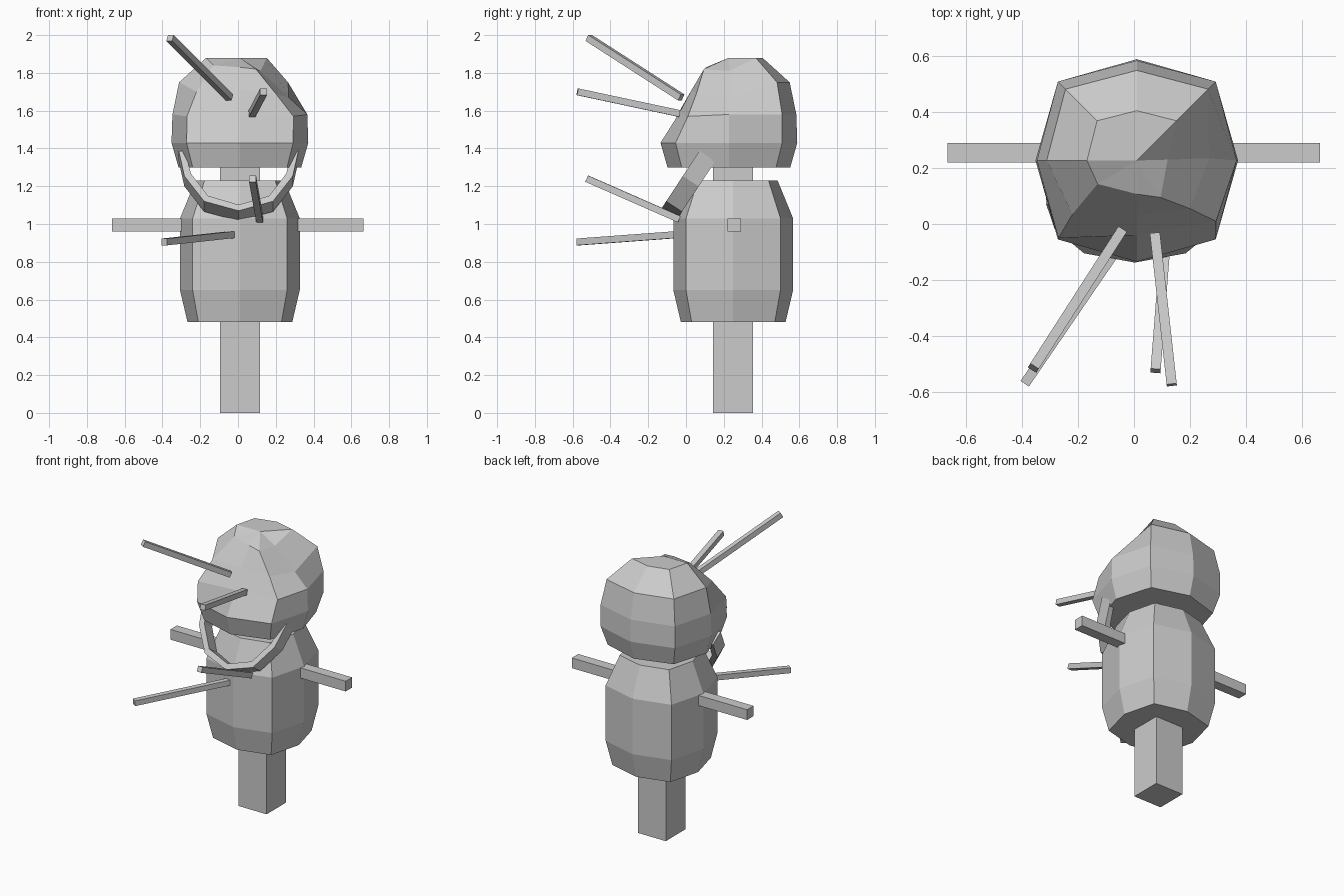
import bpy, bmesh
from mathutils import Vector

if "Cube" in bpy.data.objects:
    bpy.data.objects.remove(bpy.data.objects["Cube"])


def finish(name, bm):
    bmesh.ops.recalc_face_normals(bm, faces=bm.faces[:])
    mesh = bpy.data.meshes.new(name)
    bm.to_mesh(mesh)
    bm.free()
    ob = bpy.data.objects.new(name, mesh)
    bpy.context.collection.objects.link(ob)
    return ob


def loft(name, rings, apex=None):
    """Bridge closed rings of points; cap the bottom, and the top flat or to an apex."""
    bm = bmesh.new()
    vs = [[bm.verts.new(p) for p in r] for r in rings]
    n = len(vs[0])
    for a, b in zip(vs, vs[1:]):
        for i in range(n):
            j = (i + 1) % n
            bm.faces.new((a[i], a[j], b[j], b[i]))
    bm.faces.new(vs[0][::-1])
    if apex:
        c = bm.verts.new(apex)
        for i in range(n):
            bm.faces.new((vs[-1][i], vs[-1][(i + 1) % n], c))
    else:
        bm.faces.new(vs[-1])
    return finish(name, bm)


def ring8(cx, cy, z, axis, diag):
    """Rounded square: +x, back right, back, back left, -x, front left, front, front right."""
    d = [(axis, 0), (diag, diag), (0, axis), (-diag, diag),
         (-axis, 0), (-diag, -diag), (0, -axis), (diag, -diag)]
    return [(cx + x, cy + y, z) for x, y in d]


def box(name, lo, hi):
    return loft(name, [[(lo[0], lo[1], z), (hi[0], lo[1], z), (hi[0], hi[1], z), (lo[0], hi[1], z)]
                       for z in (lo[2], hi[2])])


def stick(name, a, b, t=0.036):
    a, b = Vector(a), Vector(b)
    d = (b - a).normalized()
    s = d.cross(Vector((0, 0, 1))).normalized() * t / 2
    u = s.cross(d).normalized() * t / 2
    return loft(name, [[p + s + u, p - s + u, p - s - u, p + s - u] for p in (a, b)])


# Post running through the body up into the head, and the crossbar arms
box("post", (-0.095, 0.143, 0), (0.117, 0.355, 1.40))
box("crossbar", (-0.667, 0.22, 0.96), (0.664, 0.29, 1.03))

# Stuffed body
loft("body", [ring8(0.01, 0.25, z, a, d) for z, a, d in
              [(0.48, 0.277, 0.22), (0.65, 0.317, 0.25), (1.03, 0.317, 0.25), (1.23, 0.235, 0.187)]])

# Head, with the front and right side dented in
head = [ring8(0.01, 0.227, z, a, d) for z, a, d in
        [(1.30, 0.325, 0.25), (1.43, 0.362, 0.282), (1.58, 0.357, 0.282),
         (1.75, 0.322, 0.255), (1.88, 0.178, 0.142)]]
dents = {(2, 6): (0.01, -0.04, 1.58), (2, 7): (0.293, 0.01, 1.57),
         (2, 5): (-0.27, -0.05, 1.57),
         (3, 0): (0.268, 0.235, 1.67), (3, 5): (-0.22, 0.035, 1.70),
         (3, 6): (0.01, 0.03, 1.71), (3, 7): (0.20, 0.055, 1.69),
         (4, 0): (0.12, 0.23, 1.81), (4, 5): (-0.13, 0.143, 1.84),
         (4, 6): (0.01, 0.107, 1.83), (4, 7): (0.095, 0.095, 1.82)}
for (r, i), p in dents.items():
    head[r][i] = p
loft("head", head, apex=(0.01, 0.227, 1.88))

# Chin strap: a flat band hanging in a tilted half hoop
down = Vector((0, -0.55, -0.835))
wide = Vector((0, 0.835, -0.55)) * 0.05
top = Vector((0.003, 0.113, 1.36))
half = [((0.317, 0), (0.284, 0)), ((0.287, 0.16), (0.252, 0.145)), ((0.182, 0.32), (0.162, 0.285))]
path = half + [((0, 0.38), (0, 0.342))] + [((-o[0], o[1]), (-i[0], i[1])) for o, i in reversed(half)]


def strap_point(p, side):
    return top + Vector((p[0], 0, 0)) + down * p[1] + wide * side


loft("chin_strap", [[strap_point(o, -1), strap_point(o, 1), strap_point(i, 1), strap_point(i, -1)]
                    for o, i in path])

# Arrow shafts stuck in the front
for k, (a, b) in enumerate([((-0.045, -0.025, 1.67), (-0.36, -0.515, 1.985)),
                            ((0.075, -0.035, 1.585), (0.135, -0.575, 1.70)),
                            ((0.115, -0.035, 1.025), (0.077, -0.525, 1.24)),
                            ((-0.02, -0.03, 0.945), (-0.39, -0.57, 0.905))]):
    stick(f"arrow_shaft_{k + 1}", a, b)
